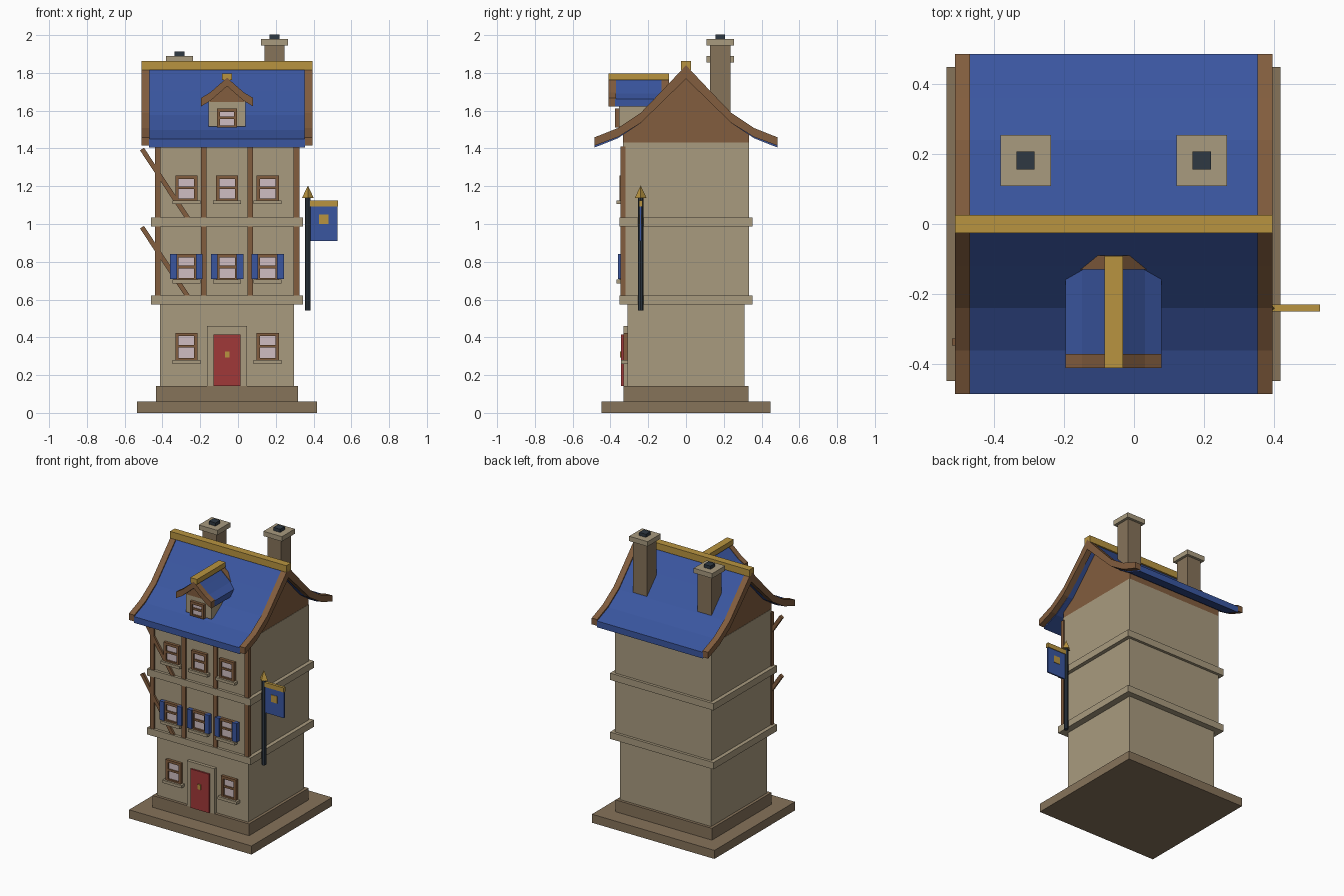
import bpy
import bmesh
import math
from mathutils import Vector

cube = bpy.data.objects.get("Cube")
if cube:
    bpy.data.objects.remove(cube, do_unlink=True)


def material(name, *rgb):
    """Flat material from display values, stored as linear."""
    lin = [((c / 255 + 0.055) / 1.055) ** 2.4 for c in rgb] + [1]
    mat = bpy.data.materials.new(name)
    mat.use_nodes = True
    mat.diffuse_color = lin
    bsdf = next(n for n in mat.node_tree.nodes if n.type == "BSDF_PRINCIPLED")
    bsdf.inputs["Base Color"].default_value = lin
    return mat


PLASTER = material("plaster", 169, 155, 127)
STONE = material("dark_stone", 134, 115, 90)
TIMBER = material("timber", 130, 93, 62)
GOLD = material("gold", 184, 148, 64)
BLUE = material("blue", 58, 86, 160)
RED = material("red_door", 160, 56, 56)
GLASS = material("pale_glass", 208, 190, 194)
IRON = material("dark_iron", 46, 56, 66)

CX = -0.058  # centre line of the house


def finish(bm, name, mat):
    bmesh.ops.recalc_face_normals(bm, faces=bm.faces)
    mesh = bpy.data.meshes.new(name)
    bm.to_mesh(mesh)
    bm.free()
    mesh.materials.append(mat)
    obj = bpy.data.objects.new(name, mesh)
    bpy.context.collection.objects.link(obj)
    return obj


def box(name, mat, x, y, z):
    """Box from (low, high) ranges."""
    bm = bmesh.new()
    bmesh.ops.create_cube(bm, size=1)
    for v in bm.verts:
        v.co = Vector([r[0] if c < 0 else r[1] for c, r in zip(v.co, (x, y, z))])
    return finish(bm, name, mat)


def about(c, half):
    return (c - half, c + half)


def block(name, mat, half_x, half_y, z):
    """Box centred on the house."""
    return box(name, mat, about(CX, half_x), about(0, half_y), z)


def cone(name, mat, sides, r1, r2, x, y, z):
    bm = bmesh.new()
    bmesh.ops.create_cone(bm, cap_ends=True, segments=sides, radius1=r1,
                          radius2=r2, depth=z[1] - z[0])
    obj = finish(bm, name, mat)
    obj.location = (x, y, sum(z) / 2)
    return obj


def band(name, mat, half, under, span, place, drop=0):
    """Extrude a mirrored profile; under(z) gives its lower edge."""
    profile = [(-a, z) for a, z in reversed(half[1:])] + half
    bm = bmesh.new()
    rows = []
    for a, z in profile:
        z -= drop
        rows.append([bm.verts.new(place(a, t, h))
                     for t, h in ((span[0], z), (span[1], z),
                                  (span[1], under(z)), (span[0], under(z)))])
    for p, q in zip(rows, rows[1:]):
        for i in range(4):
            j = (i + 1) % 4
            bm.faces.new((p[i], p[j], q[j], q[i]))
    bm.faces.new(rows[0])
    bm.faces.new(rows[-1])
    return finish(bm, name, mat)


# Plinth, storeys and cornices
block("base_slab", STONE, 0.476, 0.447, (0, 0.06))
block("plinth", STONE, 0.375, 0.33, (0.06, 0.143))
block("ground_floor", PLASTER, 0.355, 0.31, (0.143, 0.575))
block("middle_floor", PLASTER, 0.375, 0.333, (0.6, 1.0))
block("upper_floor", PLASTER, 0.375, 0.333, (1.0, 1.432))
for label, z in (("lower", 0.573), ("upper", 0.987)):
    block(label + "_cornice", PLASTER, 0.402, 0.352, (z, z + 0.048))

# Timber posts and slanted braces
for label, z0, z1 in (("middle", 0.62, 0.988), ("upper", 1.034, 1.41)):
    for i in range(4):
        x = CX + (i - 1.5) * 0.245
        box(f"{label}_post_{i}", TIMBER, about(x, 0.015), (-0.348, -0.32), (z0, z1))
    brace = box(label + "_brace", TIMBER, about(0, 0.0125), (-0.01, 0.01), about(0, 0.222))
    brace.location = (-0.386, -0.336, z0 + 0.178)
    brace.rotation_euler.y = -math.atan2(0.245, 0.37)


def window(name, x, z, w, h, wall, sill=True, shutters=False):
    """Framed window standing on height z, on the wall plane y = wall."""
    t = 0.018
    y = (wall - 0.02, wall + 0.01)
    box(name + "_glass", GLASS, about(x, w / 2 - 0.01), (wall - 0.008, wall + 0.01),
        (z + 0.005, z + h - 0.01))
    for s in (-1, 1):
        box(name + "_jamb", TIMBER, about(x + s * (w - t) / 2, t / 2), y, (z, z + h))
        if shutters:
            box(name + "_shutter", BLUE, about(x + s * 0.068, 0.018),
                (wall - 0.028, wall + 0.01), (z + 0.003, z + h))
    inner = about(x, w / 2 - t)
    box(name + "_head", TIMBER, inner, y, (z + h - t, z + h))
    box(name + "_foot", TIMBER, inner, y, (z, z + 0.01))
    box(name + "_mullion", TIMBER, inner, (wall - 0.016, wall), about(z + h / 2, 0.007))
    if sill:
        box(name + "_sill", PLASTER, about(x, 0.074), (wall - 0.034, wall + 0.01),
            (z - 0.02, z))


for i in (-1, 0, 1):
    x = CX + i * 0.215
    window(f"upper_window_{i}", x, 1.125, 0.118, 0.132, -0.333)
    window(f"middle_window_{i}", x, 0.705, 0.118, 0.135, -0.333, shutters=True)
    if i:
        window(f"ground_window_{i}", x, 0.28, 0.118, 0.144, -0.31)

# Door
box("door_surround", PLASTER, about(CX, 0.106), (-0.332, -0.3), (0.143, 0.46))
box("door", RED, about(CX, 0.071), (-0.343, -0.32), (0.143, 0.416))
box("door_plate", GOLD, about(CX, 0.012), (-0.35, -0.34), (0.292, 0.326))


# Main roof with flared eaves, bargeboards, gable fill and ridge beam
def along_x(a, t, z):
    return (t, a, z)


slope = [(0, 1.84), (0.12, 1.713), (0.24, 1.588), (0.36, 1.508), (0.484, 1.459)]
band("main_roof", BLUE, slope, lambda z: z - 0.044, about(CX, 0.412), along_x, 0.01)
for label, s in (("left", 1), ("right", -1)):
    band(label + "_bargeboard", TIMBER, slope, lambda z: z - 0.04 - (z - 1.4) * 0.07,
         about(CX + s * 0.431, 0.021), along_x)
gable = slope[:3] + [(0.333, 1.526)]
band("gable_fill", TIMBER, gable, lambda z: 1.43, about(CX, 0.373), along_x, 0.03)
box("ridge_beam", GOLD, about(CX, 0.452), about(0, 0.026), (1.815, 1.862))


# Dormer
def along_y(a, t, z):
    return (CX + a, t, z)


dormer = [(0, 1.775), (0.045, 1.735), (0.09, 1.696), (0.137, 1.668)]
band("dormer_roof", BLUE, dormer, lambda z: z - 0.04, (-0.375, -0.13), along_y, 0.005)
for label, y in (("front", -0.41), ("rear", -0.13)):
    band(label + "_dormer_bargeboard", TIMBER, dormer, lambda z: z - 0.045,
         (y, y + 0.04), along_y)
band("dormer_gable", TIMBER, dormer[:3], lambda z: 1.645, (-0.362, -0.15), along_y, 0.02)
box("dormer_body", PLASTER, about(CX, 0.099), (-0.355, -0.15), (1.517, 1.655))
window("dormer_window", CX, 1.512, 0.108, 0.1, -0.355, sill=False)
box("dormer_ridge", GOLD, about(CX, 0.026), (-0.41, -0.091), (1.763, 1.798))

# Chimneys
for label, x, top in (("left", 0.193, 1.98), ("right", -0.309, 1.89)):
    def stack(part, mat, half, z):
        box(f"{label}_chimney_{part}", mat, about(x, half), about(0.181, half), z)
    stack("shaft", STONE, 0.054, (1.54, top - 0.034))
    stack("cap", PLASTER, 0.072, (top - 0.034, top))
    stack("flue", IRON, 0.026, (top, top + 0.022))

# Banner on its pole
PX, PY = 0.37, -0.24
cone("banner_pole", IRON, 8, 0.015, 0.015, PX, PY, (0.541, 1.14))
cone("pole_finial", GOLD, 4, 0.031, 0, PX, PY, (1.138, 1.204))
box("banner_rod", GOLD, (PX, 0.53), about(PY, 0.01), (1.093, 1.125))
box("banner_cloth", BLUE, (PX + 0.012, 0.528), about(PY, 0.005), (0.91, 1.095))
box("banner_emblem", GOLD, about(0.454, 0.024), about(PY, 0.008), (1.0, 1.05))
